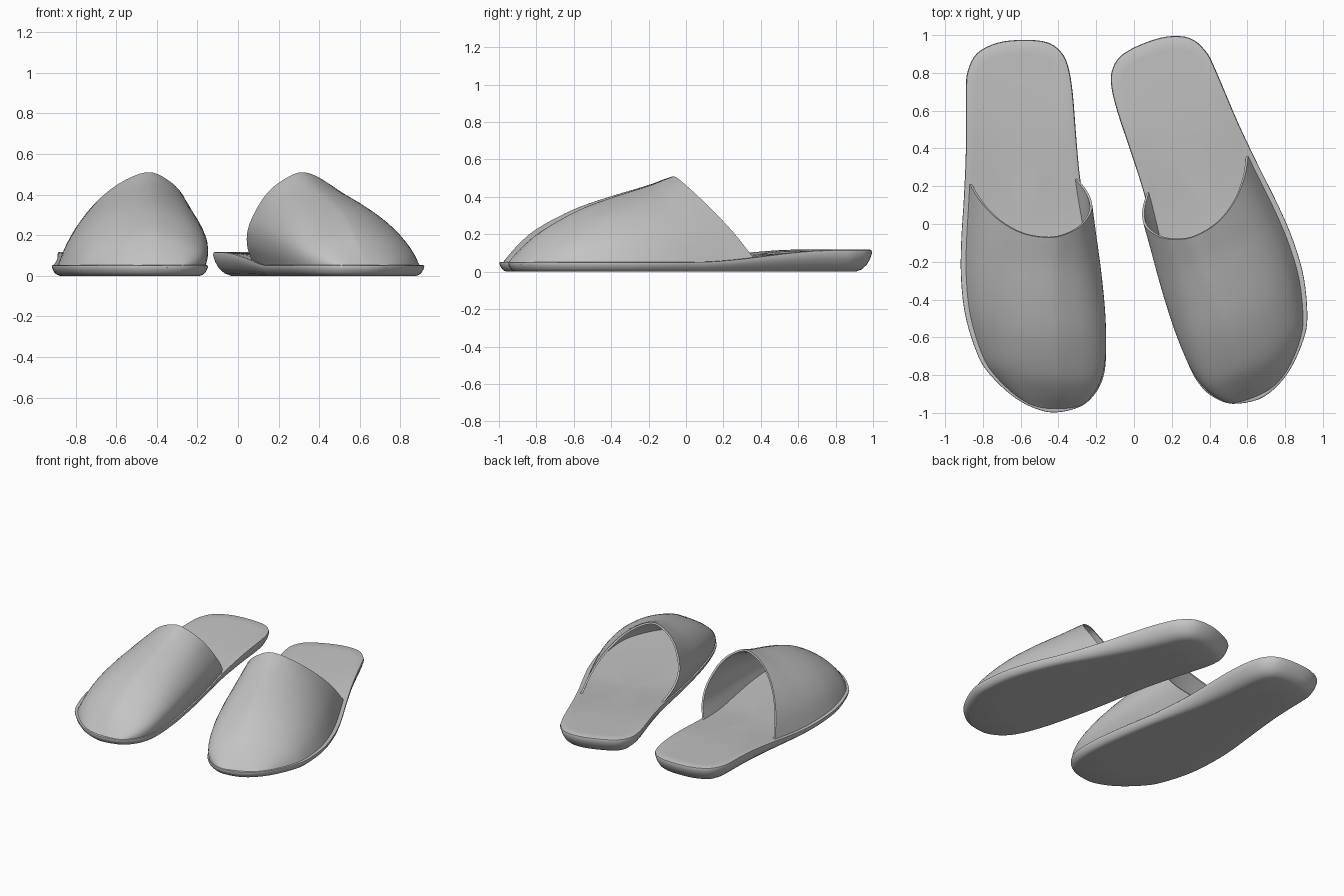
import bpy, bmesh, math
from mathutils import Matrix, Vector

cube = bpy.data.objects.get("Cube")
if cube:
    bpy.data.objects.remove(cube, do_unlink=True)

grey = bpy.data.materials.new("slipper grey")
grey.use_nodes = True
COLOUR = (0.55, 0.55, 0.55, 1)
grey.diffuse_color = COLOUR
grey.node_tree.nodes["Principled BSDF"].inputs["Base Color"].default_value = COLOUR


def spline(points, steps, closed=False):
    """Smooth curve passing through all the points."""
    n = len(points)
    pts = [Vector(p) for p in points]
    get = (lambda i: pts[i % n]) if closed else (lambda i: pts[max(0, min(n - 1, i))])
    out = []
    for i in range(n if closed else n - 1):
        a, b, c, d = (get(i + k) for k in (-1, 0, 1, 2))
        for s in range(steps):
            t = s / steps
            out.append(0.5 * (2 * b + (c - a) * t + (2 * a - 5 * b + 4 * c - d) * t ** 2
                              + (3 * b - a - 3 * c + d) * t ** 3))
    return out if closed else out + [pts[-1]]


def lookup(table, y):
    """Linear interpolation in a sorted list of (y, value)."""
    for (y0, v0), (y1, v1) in zip(table, table[1:]):
        if y <= y1:
            return v0 + (v1 - v0) * max(0, y - y0) / max(y1 - y0, 1e-6)
    return table[-1][1]


def rim_height(y):
    t = max(0, min(1, (y + 0.15) / 0.85))
    return 0.052 + 0.066 * t * t * (3 - 2 * t)


# Sole outline of the right slipper: outer side from heel to toe, inner side back
OUTER = [(-.58, .975), (-.72, .96), (-.83, .905), (-.88, .81), (-.89, .7), (-.89, .4),
         (-.9, .15), (-.915, -.1), (-.915, -.3), (-.89, -.5), (-.825, -.7),
         (-.76, -.8), (-.65, -.905), (-.54, -.97)]
INNER = [(-.42, -.998), (-.28, -.965), (-.2, -.89), (-.16, -.8), (-.148, -.68),
         (-.16, -.5), (-.195, -.27), (-.245, 0), (-.285, .24), (-.305, .45),
         (-.325, .7), (-.35, .84), (-.39, .915), (-.46, .962)]
outline = spline(OUTER + INNER, 4, closed=True)
toe = len(OUTER) * 4
outer_side = sorted((p.y, p.x) for p in outline[:toe + 1])
inner_side = sorted((p.y, p.x) for p in outline[toe:] + outline[:1])

# Opening edge of the upper, and height of its ridge above the sole
OPENING = [(-.87, .21, .075), (-.81, .115, .215), (-.716, .02, .345), (-.59, -.05, .452),
           (-.45, -.072, .51), (-.35, -.05, .475), (-.27, 0, .395), (-.222, .08, .26),
           (-.24, .16, .16), (-.3, .24, .075)]
RIDGE = [(-.987, 0), (-.95, .045), (-.9, .1), (-.8, .185), (-.6, .288), (-.4, .355),
         (-.2, .412), (-.07, .456), (.24, .53)]
ridge = sorted((p.x, p.y) for p in spline(RIDGE, 4))


def sole_mesh():
    bm = bmesh.new()
    n = len(outline)
    normals = []
    for i in range(n):
        d = outline[(i + 1) % n] - outline[i - 1]
        normals.append(Vector((-d.y, d.x)).normalized())
    centre = Vector((-.57, 0))
    # (inset, share of rim height, drop, scale to the centre), bottom to footbed
    rings = [(.75, 0, 0, .4), (.75, 0, 0, .75), (.75, 0, 0, 1), (.48, .1, 0, 1), (.25, .3, 0, 1),
             (.09, .58, 0, 1), (0, .86, 0, 1), (.03, .97, 0, 1), (.1, 1, 0, 1),
             (.3, 1, .003, .96), (.3, 1, .006, .7), (.3, 1, .006, .4)]
    loops = []
    for inset, share, drop, k in rings:
        loop = []
        for p, nor in zip(outline, normals):
            q = p + nor * inset * rim_height(p.y)
            q = centre + (q - centre) * k
            loop.append(bm.verts.new((q.x, q.y, rim_height(q.y) * share - drop)))
        loops.append(loop)
    for a, b in zip(loops, loops[1:]):
        for i in range(n):
            j = (i + 1) % n
            bm.faces.new((a[i], a[j], b[j], b[i]))
    for loop, z in ((loops[0], 0), (loops[-1], rim_height(0) - .006)):
        mid = bm.verts.new((centre.x, centre.y, z))
        for i in range(n):
            bm.faces.new((loop[i], loop[(i + 1) % n], mid))
    bmesh.ops.recalc_face_normals(bm, faces=bm.faces)
    return bm


def upper_mesh():
    bm = bmesh.new()
    rows, start = 28, RIDGE[0][0]
    columns = []
    for p in spline(OPENING, 4):
        xo, xi = lookup(outer_side, p.y), lookup(inner_side, p.y)
        fx = (p.x - xo) / (xi - xo)
        fz = (p.z - rim_height(p.y)) / lookup(ridge, p.y)
        # cross-section towards the toe: full outer side, steep inner side
        if p.x <= OPENING[4][0]:
            toe_fx = .01 + .9 * fx ** 1.3
        else:
            toe_fx = .98 - .4 * max(0, fz) ** 3
        column = []
        for r in range(rows + 1):
            u = (r / rows) ** 1.6
            y = start + (p.y - start) * u
            xo, xi = lookup(outer_side, y), lookup(inner_side, y)
            f = toe_fx + (fx - toe_fx) * u
            h = fz + u * (1 - u) * fz * (1 - fz)
            z = rim_height(y) - .012 * (1 - u) + h * lookup(ridge, y)
            column.append(bm.verts.new((xo + (xi - xo) * f, y, z)))
        columns.append(column)
    for a, b in zip(columns, columns[1:]):
        for r in range(rows):
            bm.faces.new((a[r], b[r], b[r + 1], a[r + 1]))
    bm.normal_update()
    if sum(f.normal.z for f in bm.faces) < 0:
        bmesh.ops.reverse_faces(bm, faces=bm.faces)
    return bm


def add_part(name, bm, matrix, thickness=0):
    if matrix.determinant() < 0:
        bmesh.ops.reverse_faces(bm, faces=bm.faces)
    bm.transform(matrix)
    mesh = bpy.data.meshes.new(name)
    bm.to_mesh(mesh)
    bm.free()
    mesh.materials.append(grey)
    ob = bpy.data.objects.new(name, mesh)
    bpy.context.collection.objects.link(ob)
    bpy.ops.object.select_all(action='DESELECT')
    ob.select_set(True)
    bpy.context.view_layer.objects.active = ob
    if thickness:
        shell = ob.modifiers.new("thickness", 'SOLIDIFY')
        shell.thickness = thickness
        shell.offset = -1
        bpy.ops.object.modifier_apply(modifier=shell.name)
    bpy.ops.object.shade_smooth_by_angle(angle=math.radians(50))


# The left slipper is the mirrored right one, turned with its toe outwards
turned = (Matrix.Translation((-.115, -.173, 0)) @ Matrix.Rotation(math.radians(23), 4, 'Z')
          @ Matrix.Diagonal((-1, 1, 1, 1)))
for side, matrix in (("right", Matrix.Identity(4)), ("left", turned)):
    add_part(side + "_sole", sole_mesh(), matrix)
    add_part(side + "_upper", upper_mesh(), matrix, .013)
